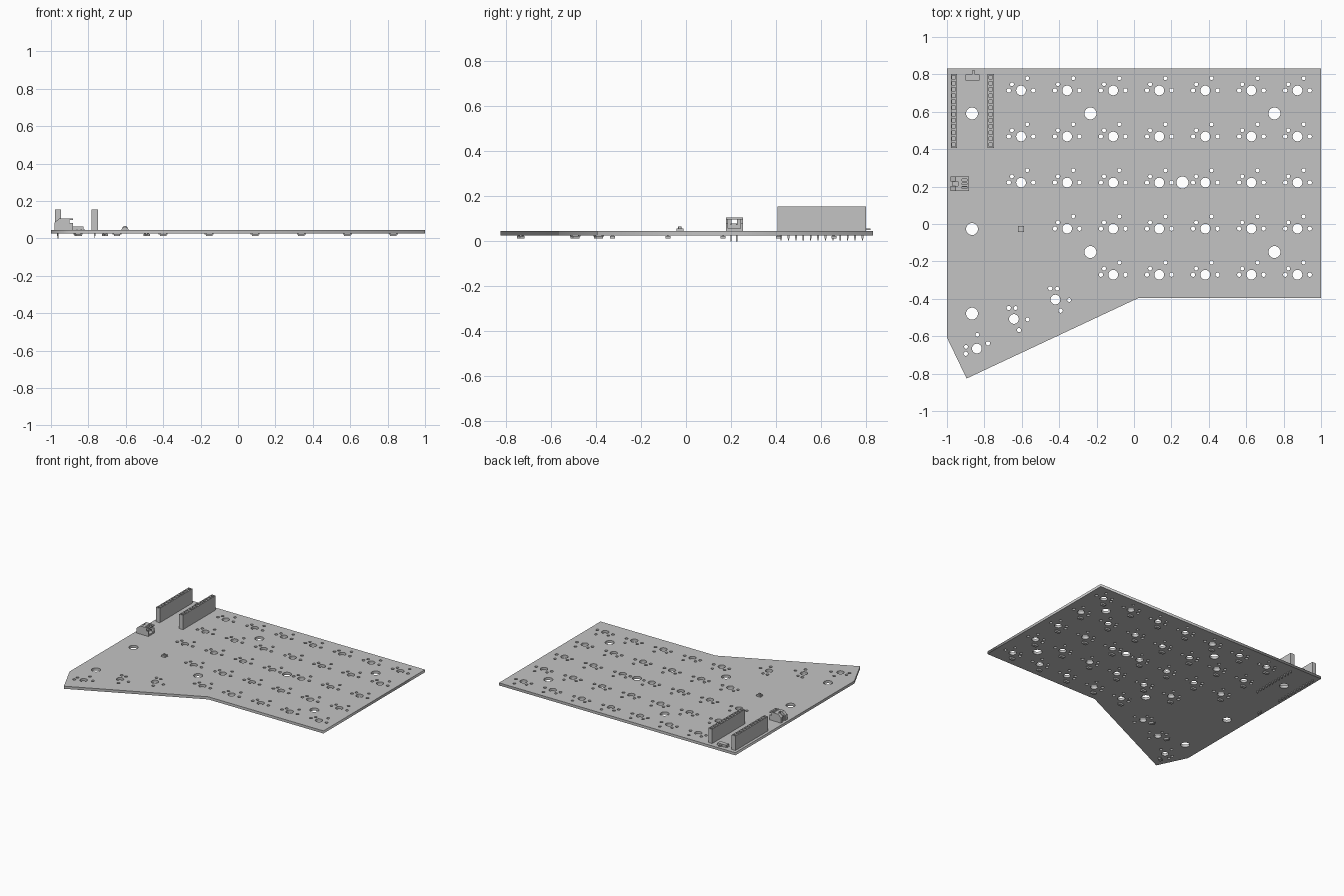
import bpy, bmesh, math
from mathutils import Matrix, Vector

cube = bpy.data.objects.get("Cube")
if cube:
    bpy.data.objects.remove(cube, do_unlink=True)

grey = bpy.data.materials.new("plain_grey")
GREY = (0.55, 0.55, 0.55, 1)
grey.diffuse_color = GREY
grey.use_nodes = True
grey.node_tree.nodes["Principled BSDF"].inputs["Base Color"].default_value = GREY

BOTTOM, TOP = 0.025, 0.045


def finish(bm, name):
    bmesh.ops.recalc_face_normals(bm, faces=bm.faces)
    mesh = bpy.data.meshes.new(name)
    bm.to_mesh(mesh)
    bm.free()
    mesh.materials.append(grey)
    obj = bpy.data.objects.new(name, mesh)
    bpy.context.collection.objects.link(obj)
    return obj


def box(bm, x0, x1, y0, y1, z0, z1, frame=Matrix()):
    size = Matrix.Diagonal((x1 - x0, y1 - y0, z1 - z0, 1))
    centre = Matrix.Translation(((x0 + x1) / 2, (y0 + y1) / 2, (z0 + z1) / 2))
    bmesh.ops.create_cube(bm, size=1, matrix=frame @ centre @ size)


def cylinder(bm, x, y, z0, z1, r, tip=None, sides=16):
    bmesh.ops.create_cone(bm, cap_ends=True, segments=sides, radius1=r if tip is None else tip,
                          radius2=r, depth=z1 - z0,
                          matrix=Matrix.Translation((x, y, (z0 + z1) / 2)))


# Key positions: five rows, then the angled thumb cluster
PITCH = 0.2463
keys = []
for row, count in enumerate((7, 7, 7, 6, 5)):
    for col in range(count):
        place = Matrix.Translation((0.874 - col * PITCH, 0.714 - row * PITCH, 0))
        keys.append(place)
for x, y, turn in ((-0.42, -0.404, -65), (-0.642, -0.508, -65), (-0.84, -0.666, 25)):
    keys.append(Matrix.Translation((x, y, 0)) @ Matrix.Rotation(math.radians(turn), 4, 'Z'))

# Circuit board: flat outline with every hole as an inner loop
curve = bpy.data.curves.new("board_outline", 'CURVE')
curve.dimensions = '2D'
curve.fill_mode = 'BOTH'
curve.extrude = (TOP - BOTTOM) / 2


def loop(points):
    spline = curve.splines.new('POLY')
    spline.points.add(len(points) - 1)
    for p, (x, y) in zip(spline.points, points):
        p.co = (x, y, 0, 1)
    spline.use_cyclic_u = True


def hole(x, y, r, sides):
    loop([(x + r * math.cos(i * math.tau / sides), y + r * math.sin(i * math.tau / sides))
          for i in range(sides)])


loop([(-1, 0.832), (-1, -0.607), (-0.895, -0.826), (0.025, -0.395), (1, -0.395), (1, 0.832)])
switch_holes = ((0, 0, 0.026), (-0.0655, 0, 0.0115), (0.0655, 0, 0.0115),
                (-0.049, 0.033, 0.0105), (0.033, 0.0655, 0.0105))
for key in keys:
    for x, y, r in switch_holes:
        p = key @ Vector((x, y, 0))
        hole(p.x, p.y, r, 32 if r > 0.02 else 20)
for x, y in ((-0.866, 0.591), (-0.233, 0.591), (0.751, 0.591), (0.259, 0.222),
             (-0.866, -0.027), (-0.233, -0.15), (0.751, -0.15), (-0.866, -0.479)):
    hole(x, y, 0.032, 32)

outline = bpy.data.objects.new("board_outline", curve)
bpy.context.collection.objects.link(outline)
bpy.context.view_layer.update()
filled = bpy.data.meshes.new_from_object(outline.evaluated_get(bpy.context.evaluated_depsgraph_get()))
bm = bmesh.new()
bm.from_mesh(filled)
bmesh.ops.remove_doubles(bm, verts=bm.verts, dist=0.00005)
bmesh.ops.translate(bm, verts=bm.verts, vec=(0, 0, (TOP + BOTTOM) / 2))
bpy.data.objects.remove(outline, do_unlink=True)
bpy.data.meshes.remove(filled)
board = finish(bm, "circuit_board")

# Diodes under the board, one beside each key
bm = bmesh.new()
for key in keys:
    frame = key @ Matrix.Translation((-0.043, -0.056, 0))
    box(bm, -0.017, 0.017, -0.011, 0.011, 0.012, 0.024, frame)
    for s in (-1, 1):
        a, b = sorted((s * 0.015, s * 0.024))
        box(bm, a, b, -0.004, 0.004, 0.022, BOTTOM, frame)
finish(bm, "diodes")


# Socket headers: twelve cells with square recesses and pins below
def header(name, x):
    step, half = 0.0329, 0.0165
    bm = bmesh.new()
    bmesh.ops.create_grid(bm, x_segments=1, y_segments=12, size=1,
                          matrix=Matrix.Translation((x, 0.604, TOP)) @ Matrix.Diagonal((half, step * 6, 1, 1)))
    raised = bmesh.ops.extrude_face_region(bm, geom=bm.faces[:])["geom"]
    bmesh.ops.translate(bm, verts=[v for v in raised if isinstance(v, bmesh.types.BMVert)],
                        vec=(0, 0, 0.11))
    bmesh.ops.recalc_face_normals(bm, faces=bm.faces)
    tops = [f for f in bm.faces if f.normal.z > 0.9]
    bmesh.ops.inset_individual(bm, faces=tops, thickness=0.01)
    pits = bmesh.ops.extrude_discrete_faces(bm, faces=tops)["faces"]
    bmesh.ops.translate(bm, verts=list({v for f in pits for v in f.verts}), vec=(0, 0, -0.04))
    for i in range(12):
        y = 0.604 + (i - 5.5) * step
        box(bm, x - 0.004, x + 0.004, y - 0.004, y + 0.004, 0.012, TOP)
        box(bm, x - 0.0025, x + 0.0025, y - 0.0025, y + 0.0025, 0.003, 0.012)
    finish(bm, name)


header("right_header", -0.963)
header("inner_header", -0.766)

# Battery connector: sloped rear, open mouth toward +x, two contacts
bm = bmesh.new()
Y0, Y1, MID = 0.177, 0.253, 0.215
rear = [(-0.981, TOP), (-0.981, 0.085), (-0.955, 0.107), (-0.94, 0.107), (-0.94, TOP)]
for a, b in ((Y0, MID - 0.012), (MID + 0.012, Y1)):
    face = bm.faces.new([bm.verts.new((x, a, z)) for x, z in rear])
    side = bmesh.ops.extrude_face_region(bm, geom=[face])["geom"]
    bmesh.ops.translate(bm, verts=[v for v in side if isinstance(v, bmesh.types.BMVert)],
                        vec=(0, b - a, 0))
box(bm, -0.97, -0.94, MID - 0.012, MID + 0.012, TOP, 0.08)
box(bm, -0.94, -0.882, Y0, Y1, TOP, 0.056)
for a in (Y0, Y1 - 0.01):
    box(bm, -0.94, -0.882, a, a + 0.01, 0.056, 0.082)
    box(bm, -0.94, -0.9, a, a + 0.01, 0.082, 0.098)
box(bm, -0.94, -0.92, Y0, Y1, 0.098, 0.107)
box(bm, -0.892, -0.882, Y0, Y1, 0.098, 0.107)
for a, b in ((Y0, Y0 + 0.012), (MID - 0.014, MID - 0.004), (MID + 0.004, MID + 0.014),
             (Y1 - 0.012, Y1)):
    box(bm, -0.92, -0.892, a, b, 0.098, 0.107)
for y in (0.2, 0.225):
    box(bm, -0.945, -0.89, y - 0.003, y + 0.003, 0.073, 0.079)
    box(bm, -0.966, -0.96, y - 0.003, y + 0.003, 0, TOP)
finish(bm, "battery_connector")

# Slide switch at the rear edge
bm = bmesh.new()
box(bm, -0.9, -0.827, 0.768, 0.8, TOP, 0.063)
box(bm, -0.866, -0.85, 0.8, 0.82, 0.05, 0.058)
for x in (-0.907, -0.827):
    for y in (0.77, 0.79):
        box(bm, x, x + 0.007, y, y + 0.008, TOP, 0.05)
for x in (-0.893, -0.864, -0.841):
    box(bm, x, x + 0.006, 0.757, 0.768, TOP, 0.048)
finish(bm, "slide_switch")

# Reset button
bm = bmesh.new()
RX, RY = -0.604, -0.027
box(bm, RX - 0.015, RX + 0.015, RY - 0.015, RY + 0.015, TOP, 0.058)
for s in (-1, 1):
    box(bm, RX - 0.019, RX + 0.019, RY + s * 0.011 - 0.003, RY + s * 0.011 + 0.003, TOP, 0.049)
cylinder(bm, RX, RY, 0.058, 0.066, 0.008)
finish(bm, "reset_button")
